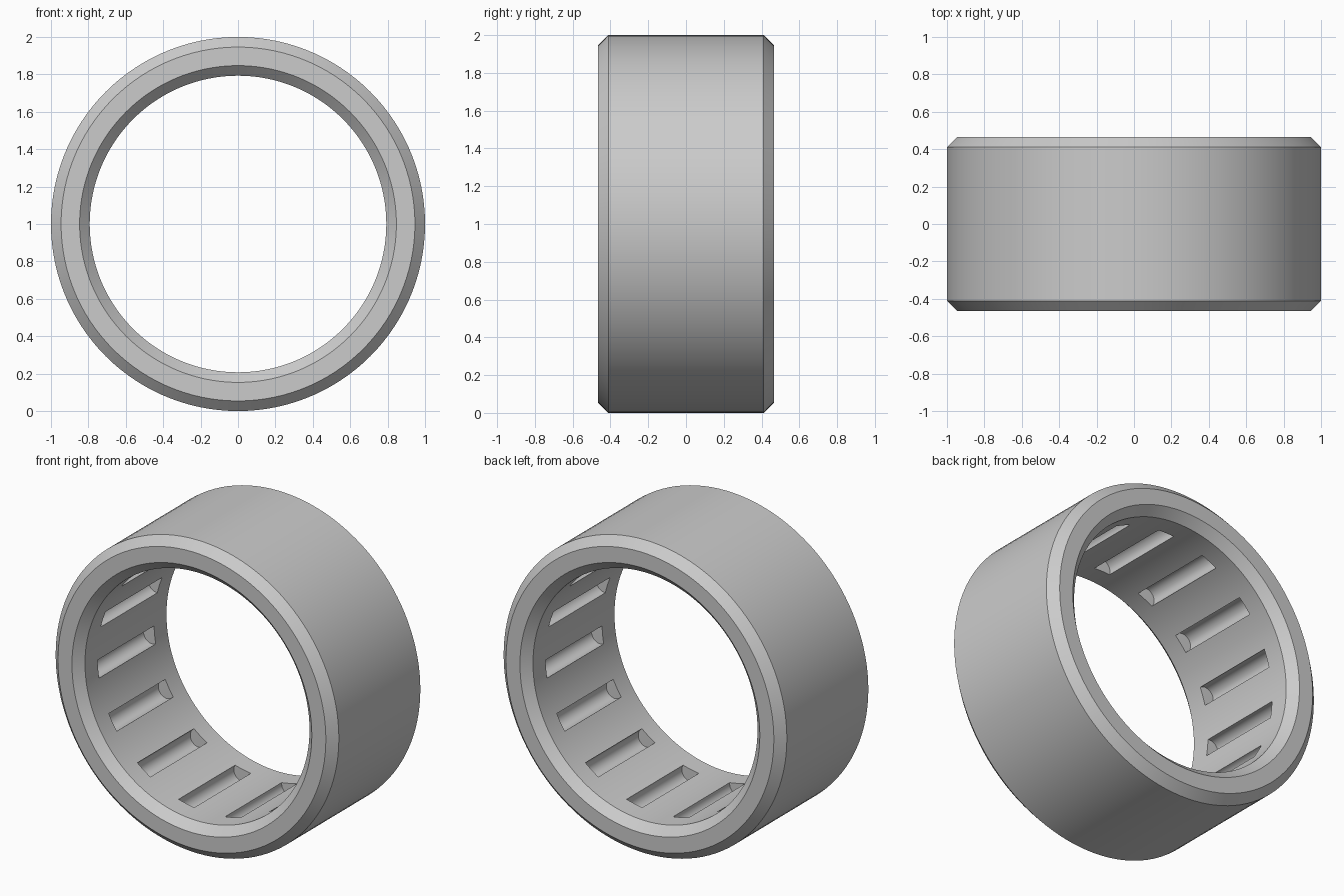
import bpy, bmesh, math
from mathutils import Matrix, Vector

SEGMENTS = 120
POCKETS = 15
OUTER, INNER = 1.0, 0.793
HALF, BEVEL = 0.465, 0.054

cube = bpy.data.objects.get("Cube")
if cube:
    bpy.data.objects.remove(cube, do_unlink=True)


def new_object(name, bm):
    bmesh.ops.recalc_face_normals(bm, faces=bm.faces)
    mesh = bpy.data.meshes.new(name)
    bm.to_mesh(mesh)
    bm.free()
    obj = bpy.data.objects.new(name, mesh)
    bpy.context.collection.objects.link(obj)
    return obj


# Plain steel colour
steel = bpy.data.materials.new("grey steel")
steel.use_nodes = True
grey = (0.6, 0.6, 0.6, 1)
steel.diffuse_color = grey
steel.node_tree.nodes["Principled BSDF"].inputs["Base Color"].default_value = grey

# Ring: a chamfered section turned about the y axis
half_section = [(INNER, HALF - BEVEL), (INNER + BEVEL, HALF),
                (OUTER - BEVEL, HALF), (OUTER, HALF - BEVEL)]
section = half_section + [(r, -y) for r, y in reversed(half_section)]
bm = bmesh.new()
rings = []
for i in range(SEGMENTS):
    turn = Matrix.Rotation(math.tau * i / SEGMENTS, 3, 'Y')
    rings.append([bm.verts.new(turn @ Vector((0, y, r)) + Vector((0, 0, 1)))
                  for r, y in section])
for i in range(SEGMENTS):
    a, b = rings[i], rings[(i + 1) % SEGMENTS]
    for j in range(len(section)):
        k = (j + 1) % len(section)
        bm.faces.new((a[j], a[k], b[k], b[j]))
ring = new_object("bearing_ring", bm)
ring.data.materials.append(steel)

# Roller pockets: round grooves in the inner wall, the first one at the top
bm = bmesh.new()
for i in range(POCKETS):
    place = (Matrix.Translation((0, 0, 1))
             @ Matrix.Rotation(math.tau * i / POCKETS, 4, 'Y')
             @ Matrix.Translation((0, 0, INNER + 0.018))
             @ Matrix.Rotation(math.pi / 2, 4, 'X'))
    bmesh.ops.create_cone(bm, cap_ends=True, segments=32, radius1=0.06,
                          radius2=0.06, depth=0.57, matrix=place)
cutter = new_object("pocket_cutter", bm)
cutter.data.materials.append(steel)
cutter.hide_render = True

cut = ring.modifiers.new("pockets", 'BOOLEAN')
cut.operation = 'DIFFERENCE'
cut.solver = 'EXACT'
cut.object = cutter

bpy.ops.object.select_all(action='DESELECT')
ring.select_set(True)
bpy.context.view_layer.objects.active = ring
bpy.ops.object.modifier_apply(modifier=cut.name)
bpy.data.objects.remove(cutter, do_unlink=True)
bpy.ops.object.shade_smooth_by_angle(angle=math.radians(30))
